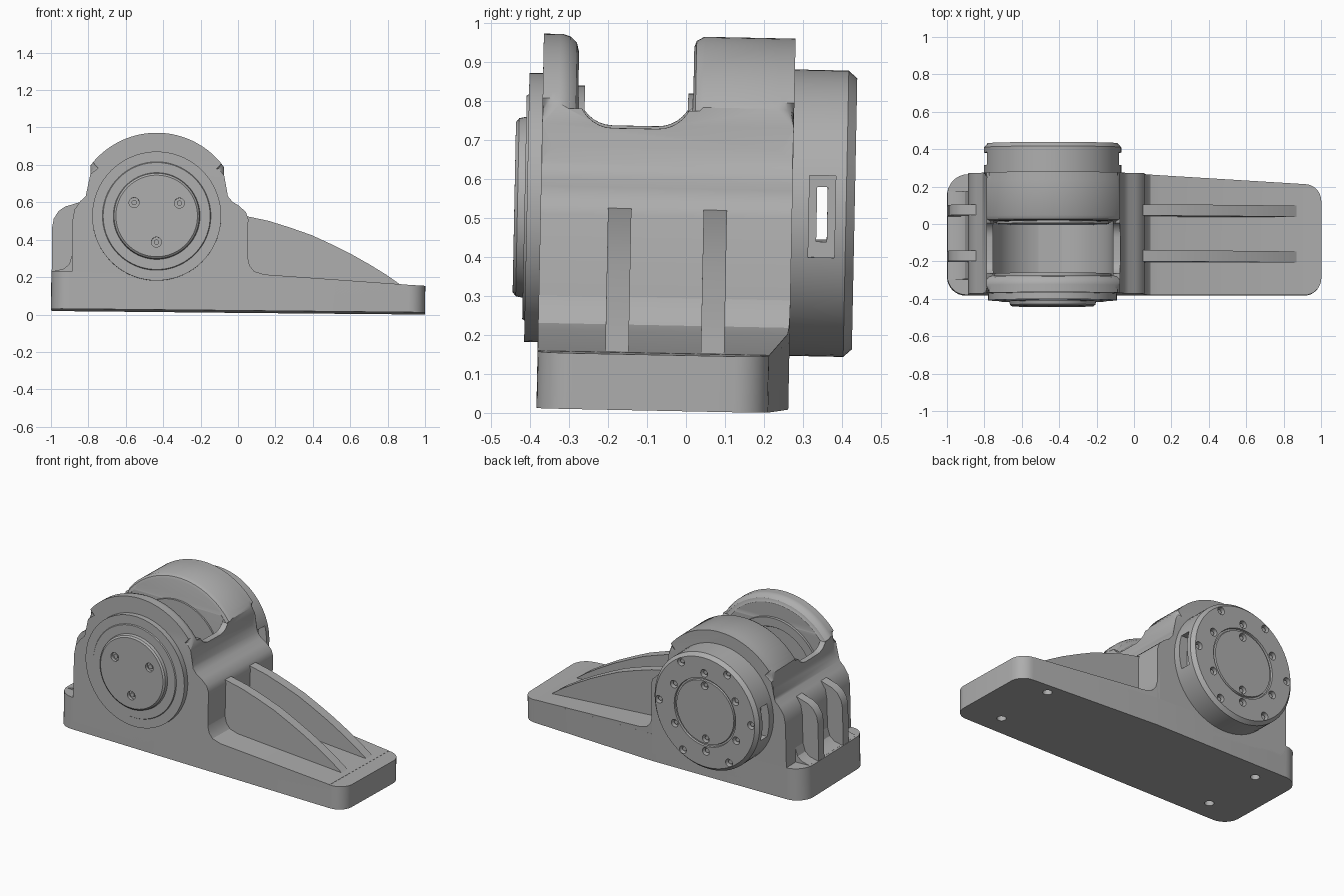
import bpy, bmesh, math
from mathutils import Vector, Matrix, Euler

cube = bpy.data.objects.get("Cube")
if cube:
    bpy.data.objects.remove(cube, do_unlink=True)

steel = bpy.data.materials.new("plain_grey")
steel.use_nodes = True
GREY = (0.42, 0.42, 0.42, 1)
steel.diffuse_color = GREY
steel.node_tree.nodes["Principled BSDF"].inputs["Base Color"].default_value = GREY

HX, HZ = -0.44, 0.5            # hub axis
FRONT, BACK = -0.383, 0.262    # body faces
RIB_Y = (-0.18, 0.065)
parts = []


def add(name, bm, keep=True):
    bmesh.ops.recalc_face_normals(bm, faces=bm.faces)
    mesh = bpy.data.meshes.new(name)
    bm.to_mesh(mesh)
    bm.free()
    mesh.materials.append(steel)
    obj = bpy.data.objects.new(name, mesh)
    bpy.context.collection.objects.link(obj)
    if keep:
        parts.append(obj)
    return obj


def loft(rings, bm=None):
    """Skin a stack of rings and close both ends."""
    bm = bm or bmesh.new()
    loops = [[bm.verts.new(p) for p in ring] for ring in rings]
    n = len(loops[0])
    for a, b in zip(loops, loops[1:]):
        for i in range(n):
            j = (i + 1) % n
            bm.faces.new((a[i], a[j], b[j], b[i]))
    bm.faces.new(loops[0])
    bm.faces.new(loops[-1])
    return bm


def prism(pts, lo, hi, axis="y", bm=None):
    place = {"x": lambda u, v, t: (t, u, v), "y": lambda u, v, t: (u, t, v),
             "z": lambda u, v, t: (u, v, t)}[axis]
    return loft([[place(u, v, t) for u, v in pts] for t in (lo, hi)], bm)


def rect(u0, u1, v0, v1):
    return [(u0, v0), (u1, v0), (u1, v1), (u0, v1)]


def arc(cx, cz, r, a0, a1, n=8):
    angles = [math.radians(a0 + (a1 - a0) * i / n) for i in range(n + 1)]
    return [(cx + r * math.cos(a), cz + r * math.sin(a)) for a in angles]


def lathe(profile, cx=HX, cz=HZ, n=72, bm=None):
    """Turn (radius, y) points about an axis along y."""
    return loft([[(x, y, z) for x, z in arc(cx, cz, r, 0, 360, n)[:-1]]
                 for r, y in profile], bm)


def sweep(section, a0, a1):
    """Swing a closed (radius, y) section through part of a turn."""
    rings = []
    for i in range(41):
        a = math.radians(a0 + (a1 - a0) * i / 40)
        rings.append([(HX + r * math.cos(a), y, HZ + r * math.sin(a)) for r, y in section])
    return loft(rings)


def cut(obj, bm):
    tool = add("cutter", bm, keep=False)
    tool.hide_render = True
    mod = obj.modifiers.new("cut", "BOOLEAN")
    mod.operation, mod.solver, mod.object = "DIFFERENCE", "EXACT", tool
    bpy.context.view_layer.objects.active = obj
    bpy.ops.object.modifier_apply(modifier=mod.name)
    bpy.data.objects.remove(tool, do_unlink=True)


def back_edge(x):
    return BACK - 0.06 * max(0, x - 0.05)


def polar(r, angles):
    return [(HX + r * math.cos(math.radians(a)), HZ + r * math.sin(math.radians(a)))
            for a in angles]


# Base plate with rounded corners, sloping top and mounting holes
plan = (arc(-0.9, FRONT + 0.1, 0.1, 180, 270) + arc(0.91, FRONT + 0.09, 0.09, 270, 360)
        + arc(0.91, back_edge(0.91) - 0.09, 0.09, 0, 90) + [(0.05, BACK)]
        + arc(-0.89, BACK - 0.11, 0.11, 90, 180))
bm = prism(plan, 0, 1, "z")
for v in bm.verts:
    if v.co.z > 0.5:
        v.co.z = 0.143 + 0.03 * (1 - v.co.x)
base = add("base_plate", bm)
holes = bmesh.new()
for x in (-0.76, 0.76):
    for y in (-0.25, 0.15):
        prism(arc(x, y, 0.027, 0, 360, 20)[:-1], -0.05, 0.07, "z", holes)
cut(base, holes)

# Tray floor that tapers towards the long end
tray = [(0.03, 0.05), (0.03, 0.34), (0.05, 0.28), (0.06, 0.24), (0.085, 0.21),
        (0.14, 0.194), (0.905, 0.147), (0.905, 0.05)]
bm = prism(tray, FRONT, BACK)
for v in bm.verts:
    if v.co.y > 0:
        v.co.y = back_edge(v.co.x)
add("tray_floor", bm)

# Body with domed top and shoulders
outline = ([(-0.89, 0.05), (0.05, 0.05), (0.05, 0.49), (0.038, 0.525), (0.0, 0.56),
            (-0.035, 0.58), (-0.06, 0.61), (-0.076, 0.66), (-0.081, 0.72)]
           + arc(HX, HZ, 0.446, 37, 143, 40)
           + [(-0.797, 0.72), (-0.793, 0.66), (-0.82, 0.605), (-0.85, 0.575),
              (-0.88, 0.53), (-0.89, 0.47)])
bm = prism(outline, FRONT, BACK)
rim = [e for e in bm.edges if abs(e.verts[0].co.y - e.verts[1].co.y) < 0.01
       and min(v.co.z for v in e.verts) > 0.65]
bmesh.ops.bevel(bm, geom=rim, offset=0.042, segments=5, profile=0.5, affect="EDGES")
body = add("hub_body", bm)

# Slot between the cheeks, with the round pocket below it
cut(body, prism([(-0.292, 1.1)] + arc(-0.202, 0.801, 0.09, 180, 270)
                + arc(-0.087, 0.801, 0.09, 270, 360) + [(0.003, 1.1)], -1.2, 0.3, "x"))
cut(body, prism(arc(HX, HZ, 0.32, 180, 360, 40) + [(HX + 0.32, 1.1), (HX - 0.32, 1.1)],
                -0.29, 0.001))
# Rounded inner rims of both cheeks
cut(body, sweep([(0.39, -0.28), (0.404, -0.293), (0.425, -0.298), (0.44, -0.314),
                 (0.447, -0.336), (0.48, -0.336), (0.48, -0.28)], 36, 144))
cut(body, sweep([(0.41, -0.01), (0.417, 0.002), (0.435, 0.009), (0.447, 0.03),
                 (0.48, 0.03), (0.48, -0.01)], 36, 144))

# Bosses inside the pocket
add("front_boss", lathe([(0.315, -0.3), (0.315, -0.275), (0.26, -0.275), (0.255, -0.282)]))
add("back_boss", lathe([(0.3, 0.01), (0.3, -0.01)]))

# Ribs on the long tray and on the short end
long_rib = [(0.03, 0.1), (0.03, 0.51), (0.16, 0.484), (0.275, 0.449), (0.39, 0.41),
            (0.49, 0.365), (0.6, 0.312), (0.7, 0.257), (0.79, 0.203), (0.87, 0.148), (0.87, 0.1)]
end_rib = [(-0.8, 0.1), (-0.998, 0.1), (-0.998, 0.44), (-0.99, 0.485), (-0.965, 0.525),
           (-0.93, 0.55), (-0.89, 0.562), (-0.85, 0.575), (-0.8, 0.58)]
for side, y in zip(("front", "back"), RIB_Y):
    add(side + "_long_rib", prism(long_rib, y - 0.03, y + 0.03))
    add(side + "_end_rib", prism(end_rib, y - 0.028, y + 0.028))
add("end_fillet", prism([(-0.87, 0.1), (-0.985, 0.1), (-0.985, 0.203), (-0.935, 0.215),
                         (-0.905, 0.24), (-0.89, 0.29), (-0.87, 0.29)], -0.3, 0.17))

# Front bearing cover with three sockets
cover = add("front_cover", lathe([(0.345, -0.36), (0.345, -0.418), (0.29, -0.418),
                                  (0.286, -0.424), (0.232, -0.424), (0.228, -0.442),
                                  (0.218, -0.45)]))
front_bolts = polar(0.14, (30, 150, 270))
holes = bmesh.new()
for x, z in front_bolts:
    lathe([(0.027, -0.5), (0.027, -0.43)], x, z, 20, holes)
cut(cover, holes)

# Back motor cap with side windows and bolt circles
cap = add("back_cap", lathe([(0.367, 0.25), (0.367, 0.4), (0.347, 0.422), (0.215, 0.422),
                             (0.213, 0.41), (0.203, 0.41), (0.2, 0.42)]))
windows = bmesh.new()
for s in (-1, 1):
    prism(rect(0.305, 0.372, 0.39, 0.6), HX + s * 0.31, HX + s * 0.5, "x", windows)
cut(cap, windows)
cut(cap, prism(rect(0.325, 0.352, 0.43, 0.57), HX - 0.6, HX + 0.6, "x"))
back_bolts = (polar(0.322, range(0, 360, 60)) + polar(0.248, range(30, 390, 60))
              + polar(0.168, (90, 270)))
holes = bmesh.new()
for x, z in back_bolts:
    lathe([(0.024, 0.39), (0.024, 0.5)], x, z, 20, holes)
cut(cap, holes)

# Screw heads sunk in the sockets
screws = bmesh.new()
for x, z in front_bolts:
    lathe([(0.014, -0.42), (0.014, -0.44)], x, z, 12, screws)
for x, z in back_bolts:
    lathe([(0.013, 0.38), (0.013, 0.408)], x, z, 12, screws)
add("screw_heads", screws)

# Smooth shading and the slight lean of the whole casting
lean = Matrix.Translation((0, 0, 0.014)) @ Euler((-0.02, 0.01, 0)).to_matrix().to_4x4()
bpy.ops.object.select_all(action="DESELECT")
for obj in parts:
    obj.data.transform(lean)
    obj.select_set(True)
bpy.context.view_layer.objects.active = body
bpy.ops.object.shade_smooth_by_angle(angle=math.radians(32))
